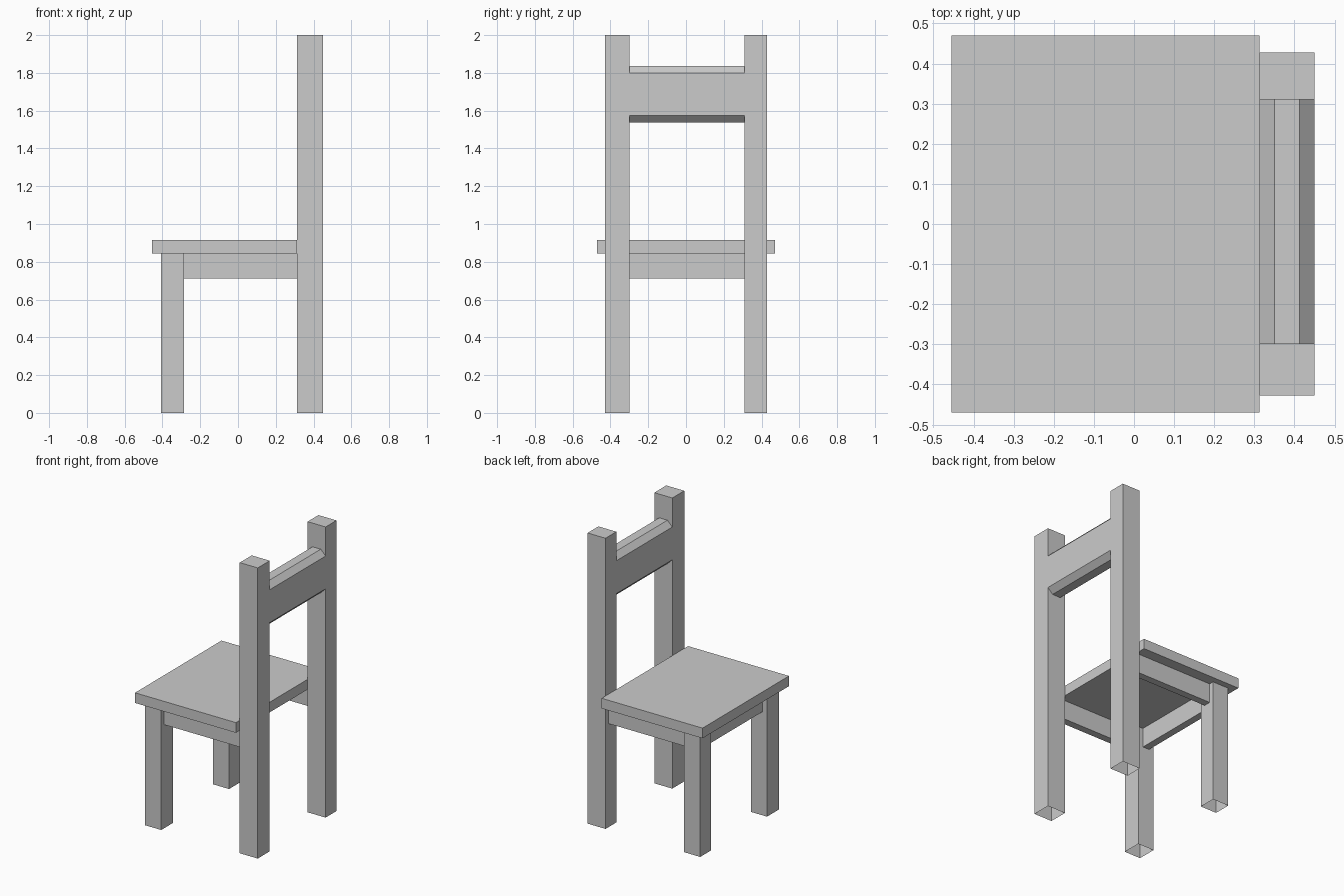
import bpy, bmesh

if "Cube" in bpy.data.objects:
    bpy.data.objects.remove(bpy.data.objects["Cube"])


def make_object(name, bm):
    mesh = bpy.data.meshes.new(name)
    bmesh.ops.recalc_face_normals(bm, faces=bm.faces)
    bm.to_mesh(mesh)
    bm.free()
    obj = bpy.data.objects.new(name, mesh)
    bpy.context.collection.objects.link(obj)
    return obj


def prism(name, profile, y0, y1):
    """Extrude an (x, z) profile along y."""
    bm = bmesh.new()
    face = bm.faces.new([bm.verts.new((x, y0, z)) for x, z in profile])
    ext = bmesh.ops.extrude_face_region(bm, geom=[face], use_keep_orig=True)
    verts = [g for g in ext["geom"] if isinstance(g, bmesh.types.BMVert)]
    bmesh.ops.translate(bm, verts=verts, vec=(0, y1 - y0, 0))
    return make_object(name, bm)


def box(name, xs, ys, zs):
    (x0, x1), (z0, z1) = xs, zs
    return prism(name, [(x0, z0), (x1, z0), (x1, z1), (x0, z1)], *ys)


def open_bottom(obj):
    """Remove the face resting on the ground, leaving a hollow leg."""
    bm = bmesh.new()
    bm.from_mesh(obj.data)
    low = [f for f in bm.faces if all(v.co.z < 1e-4 for v in f.verts)]
    bmesh.ops.delete(bm, geom=low, context='FACES')
    bm.to_mesh(obj.data)
    bm.free()


SEAT_Z = 0.845
APRON_Z = (0.712, SEAT_Z)

# Seat board
box("seat", (-0.455, 0.313), (-0.47, 0.47), (SEAT_Z, 0.915))

# Legs, back posts and side rails on both sides
sides = {
    "near": ((-0.428, -0.298), (-0.395, -0.345)),
    "far": ((0.31, 0.428), (0.345, 0.395)),
}
for side, (leg_y, rail_y) in sides.items():
    open_bottom(box(f"front_leg_{side}", (-0.408, -0.285), leg_y, (0, SEAT_Z)))
    open_bottom(box(f"back_post_{side}", (0.313, 0.45), leg_y, (0, 2)))
    box(f"side_rail_{side}", (-0.285, 0.313), rail_y, APRON_Z)

# Front rail under the seat
box("front_rail", (-0.373, -0.323), (-0.298, 0.31), APRON_Z)

# Backrest bar with chamfered long edges
x0, x1, z0, z1, c = 0.313, 0.45, 1.537, 1.837, 0.037
prism("backrest_bar", [
    (x0 + c, z0), (x1 - c, z0), (x1, z0 + c), (x1, z1 - c),
    (x1 - c, z1), (x0 + c, z1), (x0, z1 - c), (x0, z0 + c),
], -0.298, 0.31)
